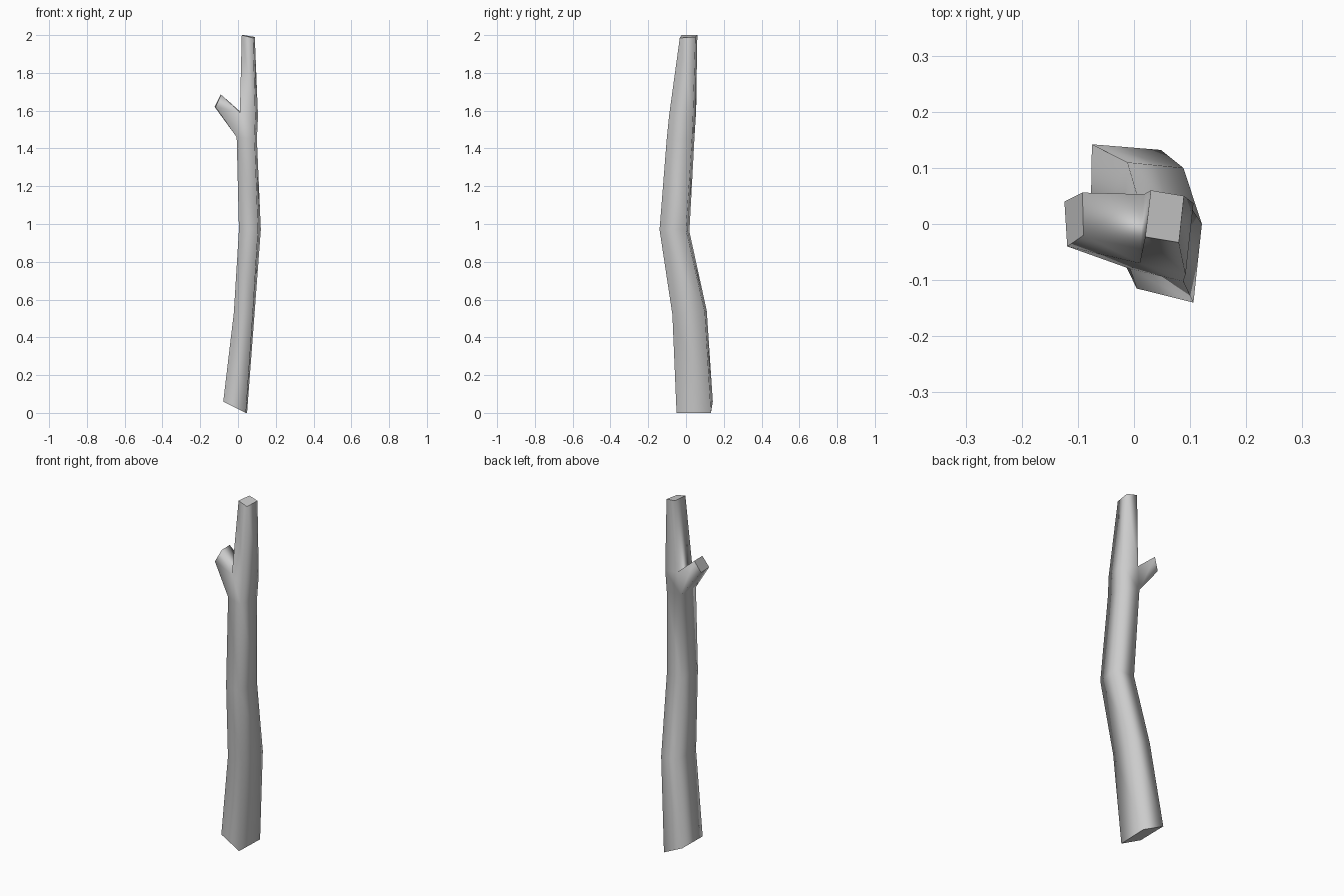
import bpy, bmesh

if "Cube" in bpy.data.objects:
    bpy.data.objects.remove(bpy.data.objects["Cube"])

# Trunk cross-sections, bottom to top: back-left, back-right, front-right, front-left
RINGS = [
    [(-.075, .142, .06), (.048, .132, 0), (.042, -.05, 0), (-.078, -.04, .06)],
    [(-.012, .110, .54), (.088, .10, .53), (.078, -.072, .52), (-.022, -.06, .53)],
    [(.015, .018, .96), (.121, 0, .97), (.106, -.14, .97), (.005, -.115, .97)],
    [(.002, .045, 1.46), (.100, .032, 1.45), (.088, -.102, 1.45), (-.007, -.08, 1.46)],
    [(.018, .053, 1.59), (.106, .037, 1.57), (.092, -.09, 1.57), (.010, -.07, 1.59)],
    [(.030, .060, 2.0), (.089, .05, 1.99), (.080, -.033, 1.985), (.020, -.023, 2.0)],
]
# Stub end: lower back, upper back, upper front, lower front
STUB = [(-.124, .04, 1.62), (-.092, .056, 1.685), (-.09, -.02, 1.685), (-.119, -.04, 1.62)]
FORK = 3  # trunk segment whose left side carries the stub

bm = bmesh.new()
rings = [[bm.verts.new(p) for p in ring] for ring in RINGS]
stub = [bm.verts.new(p) for p in STUB]


def bridge(a, b, skip=None):
    for i in range(4):
        if i != skip:
            j = (i + 1) % 4
            bm.faces.new((a[i], a[j], b[j], b[i])).smooth = True


# Trunk sides, leaving an opening at the fork
for k in range(len(rings) - 1):
    bridge(rings[k], rings[k + 1], 3 if k == FORK else None)

# Side stub growing out of the opening
lo, hi = rings[FORK], rings[FORK + 1]
bridge([lo[0], hi[0], hi[3], lo[3]], stub)

# Cut ends with crisp edges
for loop in (rings[0], rings[-1], stub):
    cap = bm.faces.new(loop)
    for e in cap.edges:
        e.smooth = False

bmesh.ops.recalc_face_normals(bm, faces=bm.faces)
mesh = bpy.data.meshes.new("branch")
bm.to_mesh(mesh)
bm.free()
bpy.context.collection.objects.link(bpy.data.objects.new("branch", mesh))
